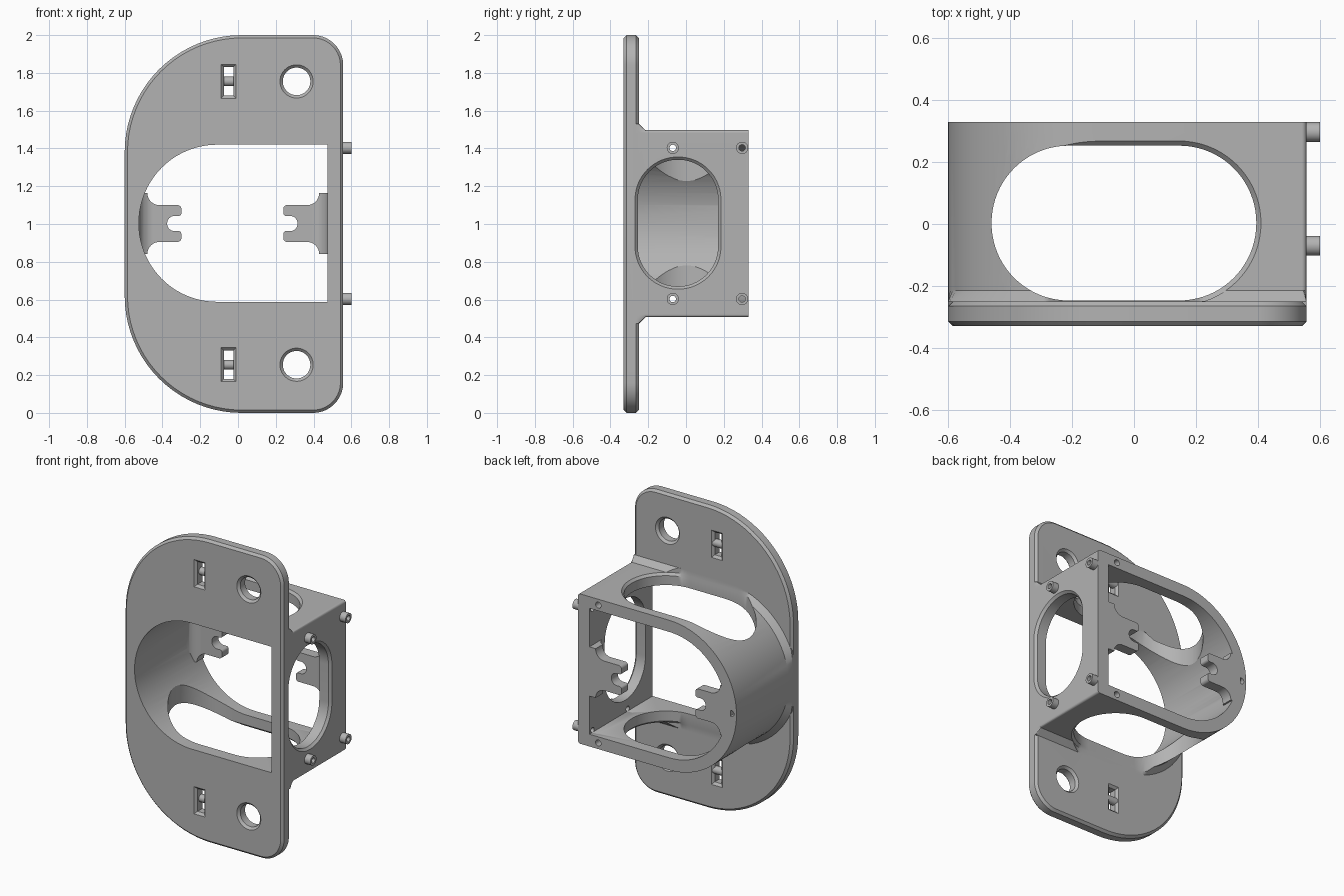
import bpy, bmesh, math
from mathutils import Vector

if "Cube" in bpy.data.objects:
    bpy.data.objects.remove(bpy.data.objects["Cube"])

grey = bpy.data.materials.new("matte grey")
grey.use_nodes = True
GREY = (0.45, 0.45, 0.45, 1)
grey.diffuse_color = GREY
grey.node_tree.nodes["Principled BSDF"].inputs["Base Color"].default_value = GREY


def rounded(corners, steps=20):
    """Outline of right-angled corners (a, b, radius), each rounded off."""
    out = []
    for i, (a, b, r) in enumerate(corners):
        p = Vector((a, b))
        if r == 0:
            out.append(p)
            continue
        d1 = (Vector(corners[i - 1][:2]) - p).normalized()
        d2 = (Vector(corners[(i + 1) % len(corners)][:2]) - p).normalized()
        for k in range(steps + 1):
            t = math.pi / 2 * k / steps
            out.append(p + r * (d1 + d2 - d2 * math.cos(t) - d1 * math.sin(t)))
    return out


def rect(a0, a1, b0, b1, r0=0, r1=None, inset=0):
    """Rectangle with radius r0 on the low-a side and r1 on the high-a side."""
    r1 = r0 if r1 is None else r1
    i = inset
    q0, q1 = (r - i if r else 0 for r in (r0, r1))
    return rounded([(a0 + i, b0 + i, q0), (a1 - i, b0 + i, q1),
                    (a1 - i, b1 - i, q1), (a0 + i, b1 - i, q0)])


def circle(a, b, r, n=40):
    return [Vector((a + r * math.cos(k * math.tau / n), b + r * math.sin(k * math.tau / n)))
            for k in range(n)]


def loft(name, axis, rings):
    """Solid through (position, outline) rings along an axis."""
    bm = bmesh.new()
    place = {"x": lambda t, p: (t, p[0], p[1]),
             "y": lambda t, p: (p[0], t, p[1]),
             "z": lambda t, p: (p[0], p[1], t)}[axis]
    loops = [[bm.verts.new(place(t, p)) for p in pts] for t, pts in rings]
    n = len(loops[0])
    for lo, hi in zip(loops, loops[1:]):
        for k in range(n):
            bm.faces.new((lo[k], lo[(k + 1) % n], hi[(k + 1) % n], hi[k]))
    bm.faces.new(loops[0])
    bm.faces.new(loops[-1])
    bmesh.ops.remove_doubles(bm, verts=bm.verts, dist=1e-5)
    bmesh.ops.recalc_face_normals(bm, faces=bm.faces)
    mesh = bpy.data.meshes.new(name)
    bm.to_mesh(mesh)
    bm.free()
    mesh.materials.append(grey)
    obj = bpy.data.objects.new(name, mesh)
    bpy.context.collection.objects.link(obj)
    return obj


def combine(obj, other, operation="DIFFERENCE"):
    mod = obj.modifiers.new("bool", "BOOLEAN")
    mod.operation, mod.solver, mod.object = operation, "EXACT", other
    bpy.context.view_layer.objects.active = obj
    bpy.ops.object.modifier_apply(modifier=mod.name)
    bpy.data.objects.remove(other)


def cut(obj, axis, rings):
    combine(obj, loft("cutter", axis, rings))


L, R, FRONT, FACE, BACK, C = -0.6, 0.557, -0.33, -0.25, 0.33, 0.015

# Housing: D-shaped tube flaring into the plate
def d_outline(inset=0):
    pts = rect(L, R, 0.507, 1.497, 0.494, C, inset)
    return [Vector((min(max(p.x, L), R), p.y)) for p in pts]

bracket = loft("bracket", "y", [(-0.28, d_outline(-0.035)), (FACE, d_outline(-0.035)),
                                (-0.215, d_outline()), (BACK, d_outline())])

# Top and bottom windows with chamfered rims
def window(inset):
    pts = rect(-0.475, 0.41, -0.262, 0.268, 0.264, inset=inset)
    return [Vector((p.x, max(p.y, FACE))) for p in pts]

cut(bracket, "z", [(0.3, window(0)), (0.507, window(0)), (0.507 + C, window(C)),
                   (1.497 - C, window(C)), (1.497, window(0)), (1.7, window(0))])

# Mounting plate with chamfered edges
def plate(inset):
    return rect(L, R, 0, 2, 0.62, 0.16, inset)

combine(bracket, loft("plate", "y", [(FRONT, plate(C)), (FRONT + C, plate(0)),
                                     (FACE - C, plate(0)), (FACE, plate(C))]), "UNION")

# Through opening of the tube and plate
opening = rect(-0.525, 0.475, 0.588, 1.42, 0.415, 0)
cut(bracket, "y", [(-0.5, opening), (0.5, opening)])

# Side window
def side(inset):
    return rect(-0.27, 0.185, 0.655, 1.355, 0.226, inset=inset)

cut(bracket, "x", [(0.4, side(C)), (R - C, side(C)), (R, side(0)), (0.7, side(0))])

for z in (0.255, 1.755):
    # Screw holes and cable-tie slots
    for shape in (lambda i: circle(0.31, z, 0.088 - i),
                  lambda i: rect(-0.09, -0.01, z - 0.09, z + 0.09, inset=i)):
        cut(bracket, "y", [(-0.4, shape(0)), (FRONT, shape(0)), (FRONT + C, shape(C)),
                           (FACE - C, shape(C)), (FACE, shape(0)), (-0.2, shape(0))])
    bar = circle(-0.278, z, 0.025)
    combine(bracket, loft("bar", "x", [(-0.1, bar), (0, bar)]), "UNION")

# Blind holes in the rear rim
for x, z in ((0.41, 1.458), (0.41, 0.547), (-0.562, 1.002)):
    hole = circle(x, z, 0.02, 20)
    cut(bracket, "y", [(0.25, hole), (0.4, hole)])

# Notched tabs: a front outline crossed with a filleted plan outline
def tab(name, wall, tip, s):
    """s is +1 when the tab points to +x."""
    root, notch, z0, z1, f = wall - s * 0.03, tip - s * 0.075, 0.905, 1.1, 0.065
    mid = (z0 + z1) / 2
    front_pts = rounded([
        (root, z0 - f, 0), (wall + s * 0.045, z0 - f, 0), (wall + s * 0.045, z0, f * 0.99),
        (tip, z0, 0.02), (tip, mid - 0.04, 0.015),
        (notch, mid - 0.04, 0.039), (notch, mid + 0.04, 0.039),
        (tip, mid + 0.04, 0.015), (tip, z1, 0.02),
        (wall + s * 0.045, z1, f * 0.99), (wall + s * 0.045, z1 + f, 0), (root, z1 + f, 0)], 10)
    plan = rounded([(root, BACK, 0), (tip + s * 0.1, BACK, 0), (tip + s * 0.1, 0.262, 0),
                    (wall, 0.262, 0.075), (wall, 0.187, 0), (root, 0.187, 0)], 12)
    part = loft(name, "y", [(0.1, front_pts), (0.4, front_pts)])
    combine(part, loft("plan", "z", [(0.7, plan), (1.3, plan)]), "INTERSECT")
    return part

combine(bracket, tab("left_tab", 0.475, 0.24, -1), "UNION")
combine(bracket, tab("right_tab", -0.525, -0.3, 1), "UNION")

# Hollow pegs on the side wall
parts = [bracket]
for y, label in ((-0.07, "front"), (0.297, "rear")):
    for z, level in ((0.603, "lower"), (1.403, "upper")):
        bore = circle(y, z, 0.017, 20)
        cut(bracket, "x", [(0.44, bore), (0.7, bore)])
        peg = loft(f"{label}_{level}_peg", "x",
                   [(R - 0.01, circle(y, z, 0.032)), (0.6, circle(y, z, 0.032))])
        cut(peg, "x", [(0.4, bore), (0.7, bore)])
        parts.append(peg)

bpy.ops.object.select_all(action="DESELECT")
for part in parts:
    part.select_set(True)
bpy.context.view_layer.objects.active = bracket
bpy.ops.object.shade_smooth_by_angle(angle=math.radians(30))
